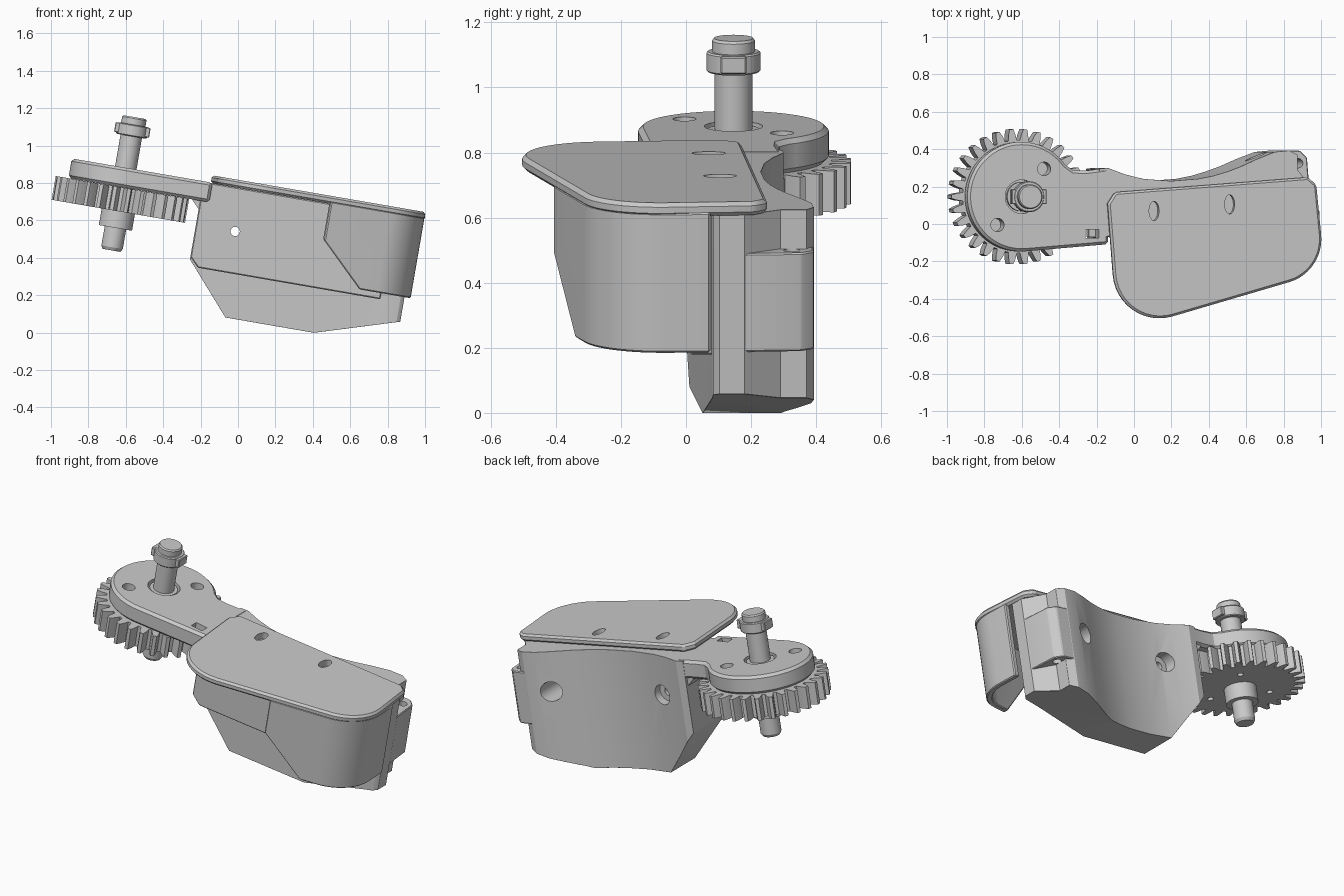
import bpy, bmesh, math
from mathutils import Vector, Matrix

if "Cube" in bpy.data.objects:
    bpy.data.objects.remove(bpy.data.objects["Cube"])

GREY = (0.59, 0.59, 0.59, 1)
mat = bpy.data.materials.new("plain grey")
mat.use_nodes = True
mat.diffuse_color = GREY
mat.node_tree.nodes["Principled BSDF"].inputs["Base Color"].default_value = GREY

parts = []
AXIS = Vector((-0.741, 0.146))   # centre of gear and shaft in plan


def add_object(name, bm):
    bmesh.ops.recalc_face_normals(bm, faces=bm.faces[:])
    mesh = bpy.data.meshes.new(name)
    bm.to_mesh(mesh)
    bm.free()
    mesh.materials.append(mat)
    ob = bpy.data.objects.new(name, mesh)
    bpy.context.collection.objects.link(ob)
    parts.append(ob)
    return ob


def bake(ob):
    bpy.context.view_layer.update()
    dg = bpy.context.evaluated_depsgraph_get()
    mesh = bpy.data.meshes.new_from_object(ob.evaluated_get(dg))
    ob.modifiers.clear()
    ob.data = mesh


def prism(name, outline, low, high, planes=(), bevel=0):
    """Extrude a plan outline upward, trim it by planes, chamfer its edges."""
    bm = bmesh.new()
    face = bm.faces.new([bm.verts.new((p[0], p[1], low)) for p in outline])
    top = bmesh.ops.extrude_face_region(bm, geom=[face])["geom"]
    bmesh.ops.translate(bm, vec=(0, 0, high - low),
                        verts=[v for v in top if isinstance(v, bmesh.types.BMVert)])
    bmesh.ops.recalc_face_normals(bm, faces=bm.faces[:])
    for point, normal in planes:
        geom = bm.verts[:] + bm.edges[:] + bm.faces[:]
        bmesh.ops.bisect_plane(bm, geom=geom, plane_co=point, plane_no=normal,
                               clear_outer=True, dist=1e-5)
        bmesh.ops.holes_fill(bm, edges=[e for e in bm.edges if e.is_boundary])
    ob = add_object(name, bm)
    if bevel:
        mod = ob.modifiers.new("chamfer", 'BEVEL')
        mod.width, mod.segments = bevel, 1
        mod.limit_method, mod.angle_limit = 'ANGLE', math.radians(40)
        bake(ob)
    return ob


def cut(ob, centre, radius, depth, along_y=False, stretch=1, sides=24):
    """Bore a round, slotted or square hole."""
    bm = bmesh.new()
    bmesh.ops.create_cone(bm, cap_ends=True, segments=sides, radius1=radius,
                          radius2=radius, depth=depth)
    bm.transform(Matrix.Rotation(math.pi / sides, 4, 'Z'))
    bm.transform(Matrix.Diagonal((1, stretch, 1, 1)))
    if along_y:
        bm.transform(Matrix.Rotation(math.pi / 2, 4, 'X'))
    bm.transform(Matrix.Translation(centre))
    cutter = add_object("cutter", bm)
    cutter.hide_render = True
    mod = ob.modifiers.new("hole", 'BOOLEAN')
    mod.operation, mod.solver, mod.object = 'DIFFERENCE', 'EXACT', cutter
    bake(ob)
    parts.remove(cutter)
    bpy.data.objects.remove(cutter)


def lathe(name, profile, steps=40):
    bm = bmesh.new()
    verts = [bm.verts.new((AXIS.x + r, AXIS.y, w)) for r, w in profile]
    edges = [bm.edges.new(pair) for pair in zip(verts, verts[1:])]
    bmesh.ops.spin(bm, geom=verts + edges, cent=(*AXIS, 0), axis=(0, 0, 1),
                   angle=2 * math.pi, steps=steps)
    bmesh.ops.remove_doubles(bm, verts=bm.verts[:], dist=1e-4)
    return add_object(name, bm)


def rounded(corners, steps=12):
    """Round each (x, y, tangent length) corner with an arc."""
    out = []
    for i, (x, y, t) in enumerate(corners):
        p = Vector((x, y))
        if not t:
            out.append(p)
            continue
        d1 = (Vector(corners[i - 1][:2]) - p).normalized()
        d2 = (Vector(corners[(i + 1) % len(corners)][:2]) - p).normalized()
        half = d1.angle(d2) / 2
        centre = p + (d1 + d2).normalized() * t / math.cos(half)
        a = (p + d1 * t - centre).normalized()
        b = (p + d2 * t - centre).normalized()
        radius = t * math.tan(half)
        out += [centre + a.slerp(b, k / steps).normalized() * radius
                for k in range(steps + 1)]
    return out


def polar(r, degrees):
    a = math.radians(degrees)
    return AXIS + Vector((math.cos(a), math.sin(a))) * r


# Cover plate with two slots
plate = prism("cover_plate", rounded([
    (-0.28, 0.11, 0), (-0.24, 0.17, 0), (0.805, 0.25, 0), (0.852, 0.21, 0),
    (0.898, -0.255, 0.2), (-0.225, -0.58, 0.31)]), 0.762, 0.805, bevel=0.012)
for u, y in ((-0.03, 0.07), (0.38, 0.105)):
    cut(plate, (u, y, 0.79), 0.027, 0.2, stretch=1.9)

# Thin curved cover wall with a slanted free edge
outer = rounded([(0.872, 0.075, 0), (0.887, -0.258, 0.2), (0.372, -0.407, 0)])
inner = []
for i, p in enumerate(outer):
    d = (outer[min(i + 1, len(outer) - 1)] - outer[max(i - 1, 0)]).normalized()
    inner.append(p + Vector((d.y, -d.x)) * 0.035)
prism("cover_wall", outer + inner[::-1], 0.338, 0.775,
      [((0.381, 0, 0.553), (-0.7, 0, -0.714))], bevel=0.006)

# Main body with a scooped back and a trimmed underside
back = [(0.71, 0.393), (0.63, 0.385), (0.53, 0.345), (0.45, 0.308), (0.375, 0.28),
        (0.3, 0.258), (0.22, 0.242), (0.07, 0.23), (-0.08, 0.241), (-0.18, 0.265),
        (-0.274, 0.30), (-0.32, 0.295)]
body = prism("body", [(-0.32, -0.01), (0.74, 0.08), (0.825, 0.083), (0.845, 0.103),
                      (0.845, 0.18), (0.755, 0.29), (0.755, 0.37)] + back, 0.068, 0.764,
             [((-0.27, 0, 0.285), (-0.213, 0, -0.186)),
              ((0.40, 0, 0.068), (0.137, 0, -0.445))], bevel=0.008)
panel = prism("front_panel", [(-0.32, -0.075), (0.72, 0.013), (0.72, 0.1), (-0.32, 0.01)],
              0.305, 0.764, [((-0.32, 0, 0.355), (-0.7, 0, -0.7))], bevel=0.006)
for u in (-0.107, 0.57):
    cut(body, (u, 0.36, 0.53), 0.058, 0.34, along_y=True)
    cut(body, (u, 0.1, 0.53), 0.025, 0.8, along_y=True)
cut(panel, (-0.107, 0, 0.53), 0.025, 0.8, along_y=True)

# Screw lug on the end of the body
lug = prism("end_lug", [(0.70, 0.2), (0.843, 0.17), (0.828, 0.355), (0.79, 0.392),
                        (0.70, 0.392)], 0.335, 0.642, bevel=0.005)
cut(lug, (0.78, 0.325, 0.5), 0.025, 0.6)

# Arm joining the body to the round head
head = [polar(0.293, 36 + k * 239 / 48) for k in range(49)]
arm = prism("arm", head + [(-0.27, -0.108), (-0.27, 0.30), (-0.39, 0.285), (-0.46, 0.287)],
            0.66, 0.766, bevel=0.015)
cut(arm, (*AXIS, 0.76), 0.09, 0.06, sides=32)
for u, y in ((-0.62, 0.295), (-0.873, -0.005)):
    cut(arm, (u, y, 0.72), 0.036, 0.3)
cut(arm, (-0.36, -0.052, 0.72), 0.052, 0.3, stretch=0.65, sides=4)

# Gusset under the arm
prism("arm_gusset", [(-0.36, -0.07), (-0.31, -0.07), (-0.31, 0.28), (-0.36, 0.28)],
      0.61, 0.665, [((-0.34, 0, 0.635), (-0.7, 0, -0.7))])

# Gear with tapered teeth
TEETH = 30
pitch = 360 / TEETH
tooth = ((0.302, -0.36), (0.335, -0.26), (0.362, -0.13),
         (0.362, 0.13), (0.335, 0.26), (0.302, 0.36))
gear = prism("gear", [polar(r, (k + f) * pitch) for k in range(TEETH) for r, f in tooth],
             0.53, 0.659)
for k in range(3):
    cut(gear, (*polar(0.19, 50 + 120 * k), 0.53), 0.018, 0.08, sides=16)

# Shaft, hub and keyed collar
lathe("shaft", [(0, 0.318), (0.048, 0.318), (0.058, 0.335), (0.058, 0.44),
                (0.09, 0.44), (0.09, 0.535), (0.058, 0.535), (0.058, 0.94),
                (0.066, 0.94), (0.066, 1.033), (0.06, 1.041), (0, 1.041)])
lathe("hub_ring", [(0.055, 0.73), (0.055, 0.758), (0.078, 0.758), (0.078, 0.73)])
lathe("collar", [(0.05, 0.937), (0.078, 0.937), (0.083, 0.942), (0.083, 0.995),
                 (0.078, 1.0), (0.05, 1.0)])
key = [AXIS + Vector((x, y)) for x, y in
       ((-0.095, -0.04), (0.095, -0.04), (0.095, 0.04), (-0.095, 0.04))]
prism("collar_key", key, 0.945, 0.998, bevel=0.004)

# Tilt the whole assembly and smooth the curved faces
tilt = Matrix.Rotation(math.radians(9.8), 4, 'Y')
bpy.ops.object.select_all(action='DESELECT')
for ob in parts:
    ob.data.transform(tilt)
    ob.select_set(True)
    bpy.context.view_layer.objects.active = ob
bpy.ops.object.shade_smooth_by_angle(angle=math.radians(22))
